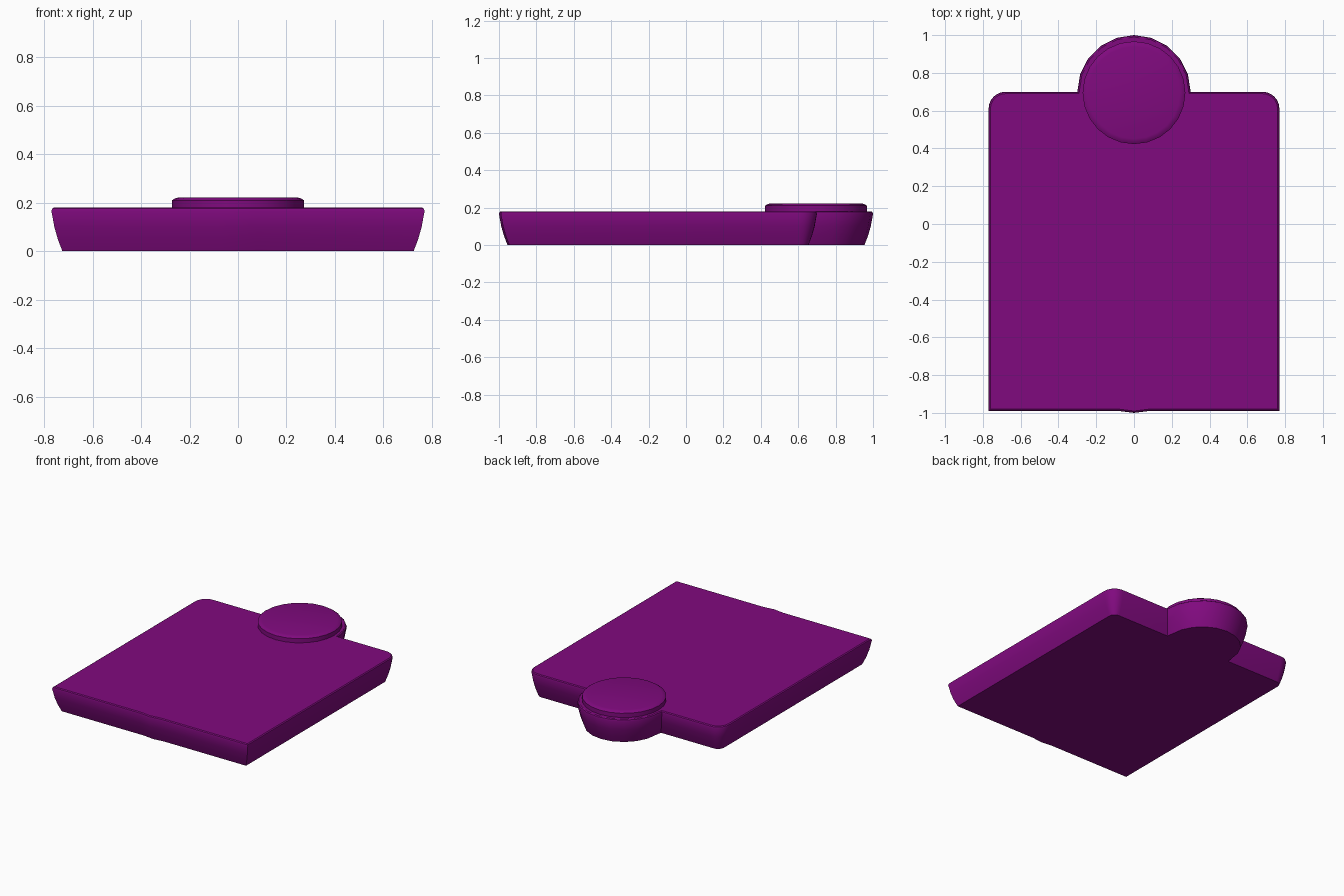
import bpy, bmesh
from math import sin, cos, pi, radians
from mathutils import Vector

cube = bpy.data.objects.get("Cube")
if cube:
    bpy.data.objects.remove(cube, do_unlink=True)

purple = bpy.data.materials.new("purple")
purple.use_nodes = True
COLOUR = (0.216, 0.003, 0.21, 1)
purple.diffuse_color = COLOUR
purple.node_tree.nodes["Principled BSDF"].inputs["Base Color"].default_value = COLOUR


def arc(cx, cy, r, start, end, steps):
    angles = [radians(start + (end - start) * i / steps) for i in range(steps + 1)]
    return [Vector((cx + r * cos(a), cy + r * sin(a))) for a in angles]


def inset(outline, d):
    """Move a counter-clockwise outline inward with mitred corners."""
    result = []
    for i, p in enumerate(outline):
        a = (p - outline[i - 1]).normalized()
        b = (outline[(i + 1) % len(outline)] - p).normalized()
        na, nb = Vector((-a.y, a.x)), Vector((-b.y, b.x))
        result.append(p + (na + nb) * d / (1 + na.dot(nb)))
    return result


def stack(name, outline, levels):
    """Loft the outline through (height, inset) levels and cap both ends."""
    bm = bmesh.new()
    rings = [[bm.verts.new((p.x, p.y, z)) for p in inset(outline, d)] for z, d in levels]
    n = len(outline)
    for low, high in zip(rings, rings[1:]):
        for i in range(n):
            j = (i + 1) % n
            bm.faces.new((low[i], low[j], high[j], high[i]))
    bm.faces.new(rings[0][::-1])
    bm.faces.new(rings[-1])
    mesh = bpy.data.meshes.new(name)
    bm.to_mesh(mesh)
    bm.free()
    mesh.materials.append(purple)
    obj = bpy.data.objects.new(name, mesh)
    bpy.context.collection.objects.link(obj)
    bpy.ops.object.select_all(action="DESELECT")
    obj.select_set(True)
    bpy.context.view_layer.objects.active = obj
    bpy.ops.object.shade_smooth_by_angle(angle=radians(30))


# Plate: square front, rounded back corners and a round tab at the back
half = [Vector((0.08, -0.99)), Vector((0.77, -0.99))]
half += arc(0.68, 0.61, 0.09, 0, 90, 6)
half += arc(0, 0.70, 0.30, 0, 90, 5)
outline = [Vector((0, -1.0))] + half
outline += [Vector((-p.x, p.y)) for p in reversed(half[:-1])]
stack("plate", outline, [(0, 0.045), (0.05, 0.026), (0.1, 0.012), (0.165, 0), (0.175, 0.003), (0.18, 0.01)])

# Raised round button over the tab
circle = arc(0, 0.695, 0.272, 0, 360, 24)[:-1]
stack("button", circle, [(0.17, 0), (0.21, 0), (0.218, 0.012), (0.222, 0.028)])
